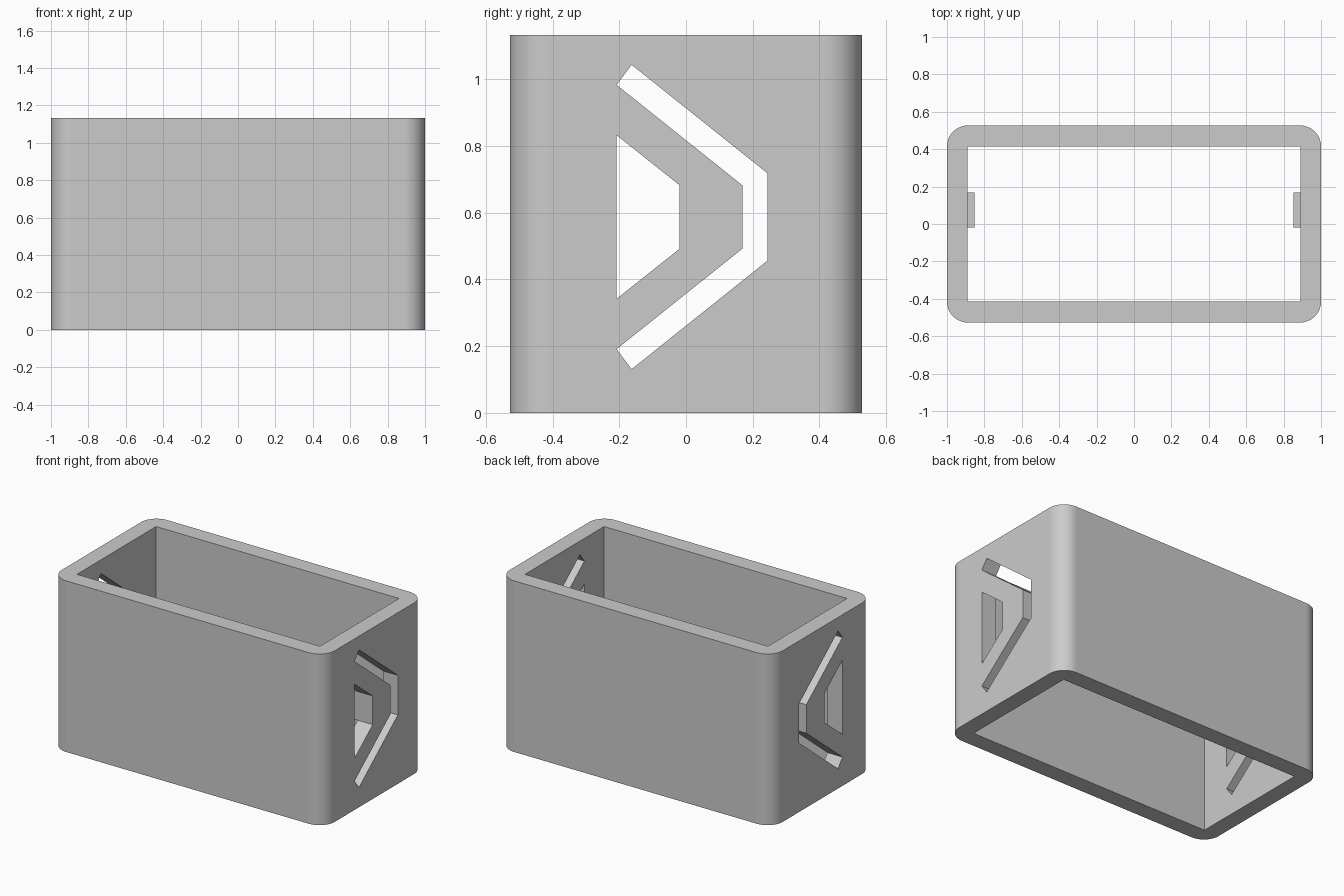
import bpy
import bmesh
from mathutils import Vector

cube = bpy.data.objects.get("Cube")
if cube:
    bpy.data.objects.remove(cube, do_unlink=True)

HALF_Y, HEIGHT, WALL = 0.527, 1.133, 0.113
INNER_X, INNER_Y = 0.89, HALF_Y - WALL
MID_Z = 0.587      # height of the cut-outs' axis of symmetry
FLAT = 0.095       # half height of the cut-outs' upright part

grey = bpy.data.materials.new("plain grey")
grey.use_nodes = True
grey.diffuse_color = (0.6, 0.6, 0.6, 1)
grey.node_tree.nodes["Principled BSDF"].inputs["Base Color"].default_value = (0.6, 0.6, 0.6, 1)


def prism(name, points, depth, round_edges=0.0):
    """Extrude a closed polygon along a depth vector, optionally rounding the long edges."""
    bm = bmesh.new()
    depth = Vector(depth)
    face = bm.faces.new([bm.verts.new(p) for p in points])
    ext = bmesh.ops.extrude_face_region(bm, geom=[face])
    bmesh.ops.translate(bm, vec=depth,
                        verts=[g for g in ext["geom"] if isinstance(g, bmesh.types.BMVert)])
    if round_edges:
        long_edges = [e for e in bm.edges
                      if (e.verts[0].co - e.verts[1].co).cross(depth).length < 1e-5]
        bmesh.ops.bevel(bm, geom=long_edges, offset=round_edges, segments=20,
                        profile=0.5, affect='EDGES')
    bmesh.ops.recalc_face_normals(bm, faces=bm.faces)
    mesh = bpy.data.meshes.new(name)
    bm.to_mesh(mesh)
    bm.free()
    obj = bpy.data.objects.new(name, mesh)
    bpy.context.collection.objects.link(obj)
    mesh.materials.append(grey)
    return obj


def rectangle(x, y0, y1, z):
    return [(-x, y0, z), (x, y0, z), (x, y1, z), (-x, y1, z)]


def mirrored_outline(upper):
    """Complete a (y, height above axis) outline by mirroring it below the axis."""
    both = upper + [(y, -h) for y, h in reversed(upper)]
    return [(-1.2, y, MID_Z + h) for y, h in both]


def cut(target, cutter):
    cutter.hide_render = True
    mod = target.modifiers.new("cut", 'BOOLEAN')
    mod.operation = 'DIFFERENCE'
    mod.solver = 'EXACT'
    mod.object = cutter
    bpy.context.view_layer.objects.active = target
    bpy.ops.object.modifier_apply(modifier=mod.name)
    bpy.data.objects.remove(cutter, do_unlink=True)


# Open sleeve with rounded outer corners
sleeve = prism("sleeve", rectangle(1, -HALF_Y, HALF_Y, 0), (0, 0, HEIGHT), WALL)
cut(sleeve, prism("cavity_cutter", rectangle(INNER_X, -INNER_Y, INNER_Y, -0.2), (0, 0, HEIGHT + 0.4)))

# Trapezoid and chevron openings through both end walls
trapezoid = mirrored_outline([(-0.208, 0.245), (-0.019, FLAT)])
cut(sleeve, prism("trapezoid_cutter", trapezoid, (2.4, 0, 0)))
outer = [(-0.163, 0.456), (0.244, 0.131)]
inner = [(-0.208, 0.396), (0.169, FLAT)]
chevron = mirrored_outline(outer) + mirrored_outline(inner)[::-1]
cut(sleeve, prism("chevron_cutter", chevron, (2.4, 0, 0)))

# Smooth corners, flat walls
bpy.ops.object.select_all(action='DESELECT')
sleeve.select_set(True)
bpy.context.view_layer.objects.active = sleeve
bpy.ops.object.shade_smooth_by_angle()
for poly in sleeve.data.polygons:
    if max(abs(c) for c in poly.normal) > 0.9999:
        poly.use_smooth = False

# Small pads on the inside of the end walls, between the openings
for name, side in (("left_pad", 1), ("right_pad", -1)):
    x = side * INNER_X
    pad = [(x, y, MID_Z + h) for y, h in
           ((-0.019, -FLAT), (0.169, -FLAT), (0.169, FLAT), (-0.019, FLAT))]
    prism(name, pad, (-side * 0.038, 0, 0))
